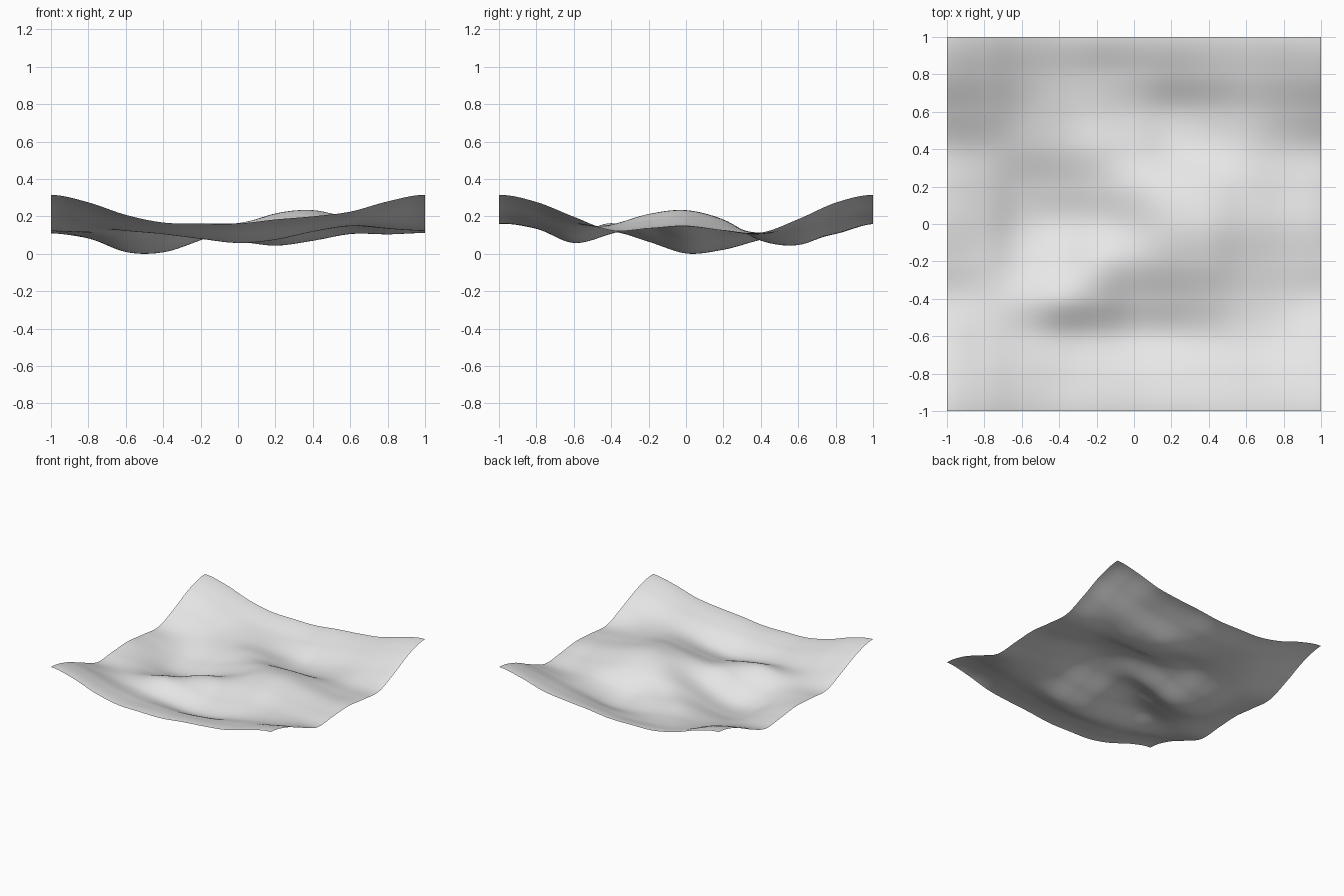
import bpy, bmesh, math

if "Cube" in bpy.data.objects:
    bpy.data.objects.remove(bpy.data.objects["Cube"])

# Terrain heights in hundredths, spaced 0.2; rows run front to back, columns left to right.
# The pattern repeats, so opposite edges match.
ROWS = [
    (32, 28, 21.3, 17.2, 16.6, 16.6, 18.8, 20.5, 23, 28.5),
    (28.2, 24.5, 18.5, 14.7, 14, 14, 15.5, 17.5, 20.5, 25),
    (20.3, 17, 13, 11, 8.5, 6.3, 8, 12.3, 15.8, 17.5),
    (13, 12.5, 13, 16.8, 15, 11.2, 13, 16, 15.7, 14),
    (14, 11.5, 7, 9.5, 16, 16.8, 20, 21.7, 18, 15),
    (15, 9.8, 1.7, 1.5, 8, 15, 22, 23.7, 19.5, 16),
    (13, 8.7, 3, 4, 9.8, 15.5, 18.3, 18.6, 15.8, 13),
    (11.8, 10, 8, 9, 11.8, 10.8, 7.6, 8.8, 11.2, 11),
    (19, 16.8, 12.3, 11, 9.8, 7.2, 5.2, 8.3, 12.7, 16.2),
    (27.8, 24, 17.3, 13.3, 11.5, 11.2, 13, 15.8, 19, 24),
]
N = len(ROWS)


def spline(p, t):
    a, b, c, d = p
    return b + 0.5 * t * (c - a + t * (2 * a - 5 * b + 4 * c - d + t * (3 * (b - c) + d - a)))


def height(x, y):
    u, v = (x + 1) * N / 2, (y + 1) * N / 2
    i, j = math.floor(u + 1e-6), math.floor(v + 1e-6)
    cols = [spline([ROWS[(j + m) % N][(i + k) % N] for k in range(-1, 3)], u - i)
            for m in range(-1, 3)]
    return spline(cols, v - j) / 100


# Rolling ground sheet
bm = bmesh.new()
bmesh.ops.create_grid(bm, x_segments=100, y_segments=100, size=1)
for vert in bm.verts:
    vert.co.z = height(vert.co.x, vert.co.y)
low = min(vert.co.z for vert in bm.verts)
for vert in bm.verts:
    vert.co.z -= low
for face in bm.faces:
    face.smooth = True
mesh = bpy.data.meshes.new("terrain")
bm.to_mesh(mesh)
bm.free()

mat = bpy.data.materials.new("light grey")
mat.diffuse_color = (0.8, 0.8, 0.8, 1)
mat.use_nodes = True
mat.node_tree.nodes["Principled BSDF"].inputs["Base Color"].default_value = mat.diffuse_color
mesh.materials.append(mat)
bpy.context.collection.objects.link(bpy.data.objects.new("terrain", mesh))
